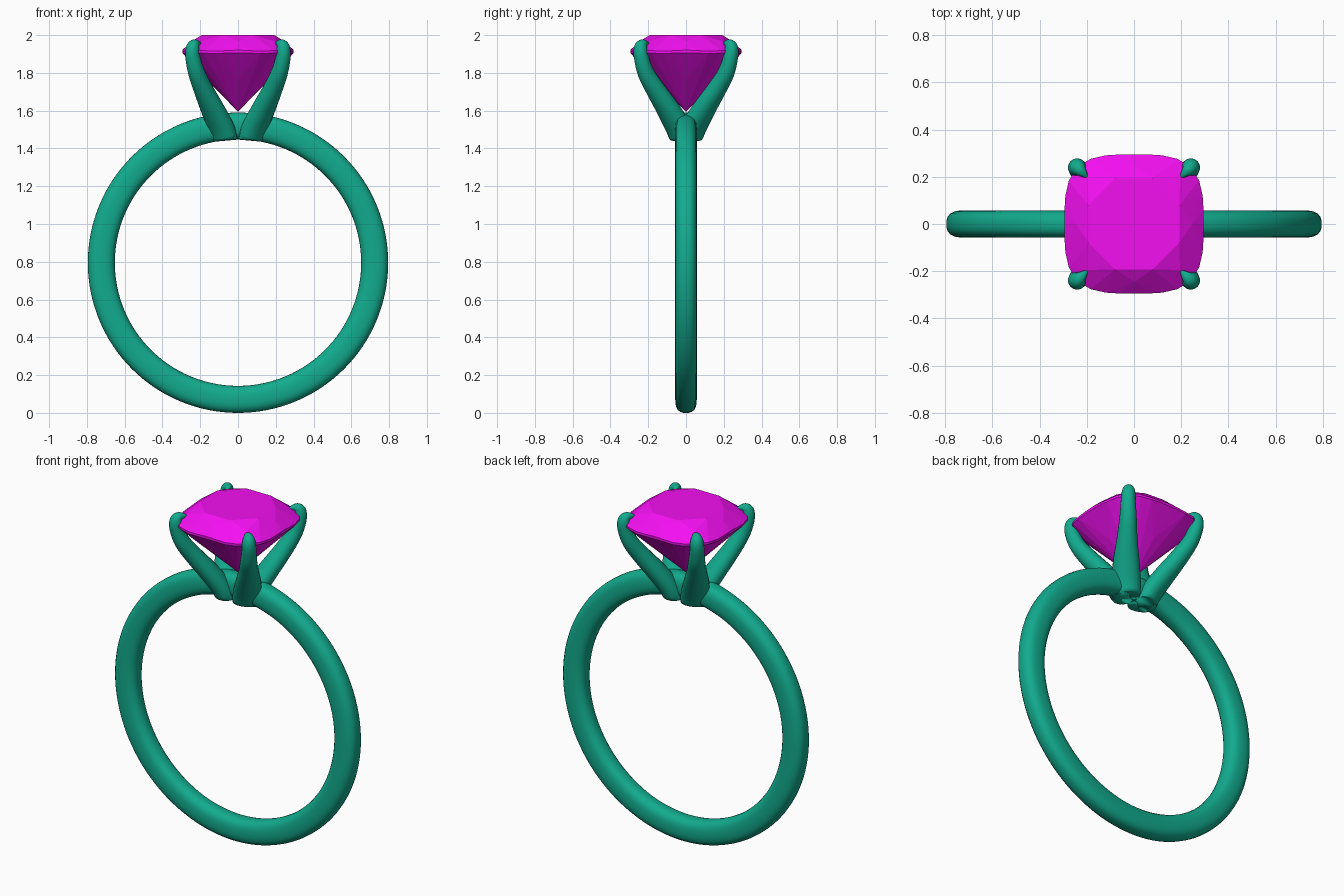
import bpy, bmesh, math
from mathutils import Vector

if "Cube" in bpy.data.objects:
    bpy.data.objects.remove(bpy.data.objects["Cube"])

BAND_Z, INNER, OUTER = 0.795, 0.652, 0.795


def material(name, color):
    m = bpy.data.materials.new(name)
    m.diffuse_color = color
    m.use_nodes = True
    m.node_tree.nodes["Principled BSDF"].inputs["Base Color"].default_value = m.diffuse_color
    return m


def make_object(name, bm, mat, smooth):
    bmesh.ops.recalc_face_normals(bm, faces=bm.faces)
    me = bpy.data.meshes.new(name)
    bm.to_mesh(me)
    bm.free()
    ob = bpy.data.objects.new(name, me)
    bpy.context.collection.objects.link(ob)
    me.materials.append(mat)
    for p in me.polygons:
        p.use_smooth = smooth
    return ob


def superellipse(a, p):
    c, s = math.cos(a), math.sin(a)
    k = (abs(c) ** p + abs(s) ** p) ** (-1 / p)
    return c * k, s * k


def loft(bm, rings, closed=False):
    rows = [[bm.verts.new(v) for v in r] for r in rings]
    n = len(rows[0])
    for i in range(len(rows) if closed else len(rows) - 1):
        a, b = rows[i], rows[(i + 1) % len(rows)]
        for j in range(n):
            k = (j + 1) % n
            bm.faces.new((a[j], a[k], b[k], b[j]))
    if not closed:
        bm.faces.new(rows[0])
        bm.faces.new(rows[-1])


metal = material("metal", (0.006, 0.41, 0.27, 1))
stone = material("stone", (0.9, 0.005, 0.88, 1))

# Band: rounded section swept round the finger hole
bm = bmesh.new()
rings = []
for i in range(128):
    a = math.tau * i / 128
    ring = []
    for j in range(24):
        u, v = superellipse(math.tau * j / 24, 2.7)
        r = (INNER + OUTER) / 2 + u * (OUTER - INNER) / 2
        ring.append((r * math.cos(a), v * 0.057, BAND_Z + r * math.sin(a)))
    rings.append(ring)
loft(bm, rings, closed=True)
make_object("band", bm, metal, True)

# Prongs: path x, y, z, radial half-width, sideways half-width
path = [(0.065, 0.010, 1.42, 0.055, 0.075), (0.085, 0.035, 1.50, 0.058, 0.080),
        (0.130, 0.090, 1.60, 0.056, 0.072), (0.182, 0.160, 1.71, 0.050, 0.055),
        (0.219, 0.212, 1.80, 0.044, 0.046), (0.239, 0.236, 1.88, 0.039, 0.040),
        (0.240, 0.240, 1.925, 0.037, 0.037), (0.233, 0.233, 1.948, 0.031, 0.031),
        (0.218, 0.218, 1.957, 0.018, 0.020), (0.195, 0.195, 1.952, 0.004, 0.004)]


def spline(t):
    i = min(int(t), len(path) - 2)
    f = t - i
    p = [path[max(0, min(len(path) - 1, i + k))] for k in (-1, 0, 1, 2)]
    return [0.5 * (2 * b + (c - a) * f + (2 * a - 5 * b + 4 * c - d) * f * f
                   + (3 * b - a - 3 * c + d) * f ** 3) for a, b, c, d in zip(*p)]


bm = bmesh.new()
rings = []
steps = 4 * (len(path) - 1)
side = Vector((-1, 1, 0)).normalized()
for i in range(steps + 1):
    t = i / 4
    x, y, z, rn, rs = spline(t)
    tangent = (Vector(spline(min(t + .1, len(path) - 1))[:3])
               - Vector(spline(max(t - .1, 0))[:3])).normalized()
    across = (side - tangent * side.dot(tangent)).normalized()
    normal = across.cross(tangent)
    rings.append([Vector((x, y, z)) + normal * (rn * math.cos(math.tau * j / 20))
                  + across * (rs * math.sin(math.tau * j / 20)) for j in range(20)])
loft(bm, rings)
# keep the feet flush with the finger hole
for v in bm.verts:
    if math.hypot(v.co.x, v.co.z - BAND_Z) < INNER:
        v.co.z = BAND_Z + math.sqrt(INNER ** 2 - v.co.x ** 2)
prongs = make_object("prongs", bm, metal, True)
mod = prongs.modifiers.new("mirror", 'MIRROR')
mod.use_axis = (True, True, False)
mod.use_mirror_merge = False

# Cushion-cut gem: table, crown, girdle and pavilion rings, wrapped as facets
bm = bmesh.new()


def gem_ring(count, z, scale, p, offset=0.0, wave=0.0):
    for i in range(count):
        a = math.tau * (i + offset) / count
        x, y = superellipse(a, p)
        bm.verts.new((x * scale, y * scale, z + wave * math.cos(8 * a)))


gem_ring(8, 2.0, 0.20, 2.6, 0.5)
gem_ring(8, 1.967, 0.245, 3.0)
gem_ring(32, 1.918, 0.295, 3.4, wave=0.003)
gem_ring(32, 1.905, 0.295, 3.4, wave=0.003)
gem_ring(8, 1.84, 0.235, 2.8, 0.5)
gem_ring(8, 1.76, 0.163, 2.6)
bm.verts.new((0, 0, 1.595))
hull = bmesh.ops.convex_hull(bm, input=bm.verts)
loose = [v for v in bm.verts if not v.link_faces]
bmesh.ops.delete(bm, geom=loose, context='VERTS')
bmesh.ops.dissolve_limit(bm, angle_limit=0.01, verts=bm.verts, edges=bm.edges)
make_object("gemstone", bm, stone, False)
